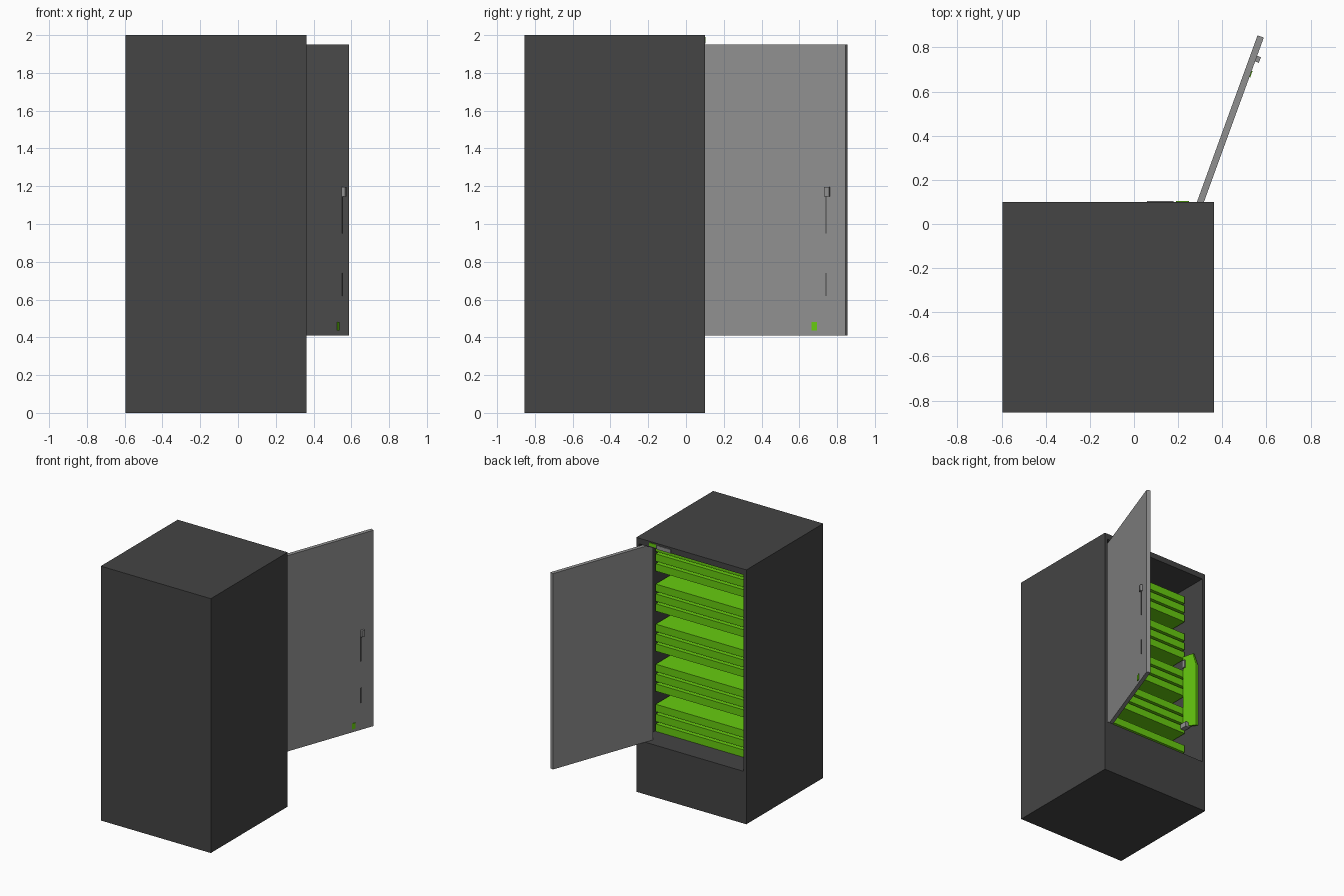
import bpy, bmesh, math
from mathutils import Matrix, Vector

if "Cube" in bpy.data.objects:
    bpy.data.objects.remove(bpy.data.objects["Cube"])


def material(name, rgb):
    m = bpy.data.materials.new(name)
    m.diffuse_color = (*rgb, 1)
    m.use_nodes = True
    m.node_tree.nodes["Principled BSDF"].inputs["Base Color"].default_value = m.diffuse_color
    return m


DARK = material("dark_grey", (0.058, 0.058, 0.058))
GREY = material("door_grey", (0.28, 0.28, 0.28))
GREEN = material("bright_green", (0.135, 0.60, 0.005))


def finish(name, bm, mat, matrix=Matrix()):
    bmesh.ops.recalc_face_normals(bm, faces=bm.faces)
    me = bpy.data.meshes.new(name)
    bm.to_mesh(me)
    bm.free()
    me.materials.append(mat)
    ob = bpy.data.objects.new(name, me)
    ob.matrix_world = matrix
    bpy.context.collection.objects.link(ob)
    return ob


def box_bm(lo, hi):
    bm = bmesh.new()
    bmesh.ops.create_cube(bm, size=1)
    lo, hi = Vector(lo), Vector(hi)
    for v in bm.verts:
        v.co = Vector([lo[i] + (v.co[i] + 0.5) * (hi[i] - lo[i]) for i in range(3)])
    return bm


def box(name, lo, hi, mat, matrix=Matrix()):
    return finish(name, box_bm(lo, hi), mat, matrix)


def plate(name, yz, x0, x1, mat):
    """Flat outline in the y-z plane, extruded along x."""
    bm = bmesh.new()
    face = bm.faces.new([bm.verts.new((x0, y, z)) for y, z in yz])
    ext = bmesh.ops.extrude_face_region(bm, geom=[face])
    for g in ext["geom"]:
        if isinstance(g, bmesh.types.BMVert):
            g.co.x = x1
    return finish(name, bm, mat)


# Cabinet body: block with a deep recess opening towards +y
bm = box_bm((-0.595, -0.855, 0), (0.362, 0.10, 2))
opening = max(bm.faces, key=lambda f: f.calc_center_median().y)
bmesh.ops.inset_region(bm, faces=[opening], thickness=0.035)
for v in opening.verts:
    v.co.z = 0.41 if v.co.z < 1 else 1.955
ext = bmesh.ops.extrude_face_region(bm, geom=[opening])
for g in ext["geom"]:
    if isinstance(g, bmesh.types.BMVert):
        g.co.y = -0.82
bm.faces.remove(opening)
finish("cabinet_body", bm, DARK)

# Five stacks of three shelf slats, set back from the opening
for k in range(5):
    for j in range(3):
        z = 0.412 + 0.315 * k + 0.0775 * j
        box(f"shelf_{k}_{j}", (-0.56, -0.819, z), (0.327, -0.09, z + 0.058), GREEN)

# Plate on the side wall, with grey fittings at both ends
plate("wall_plate", [(-0.09, 0.78), (0.06, 0.73), (0.06, 1.24), (0.02, 1.35), (-0.09, 1.37)],
      -0.561, -0.545, GREEN)
box("upper_fitting", (-0.56, -0.09, 1.27), (-0.535, -0.06, 1.33), GREY)
box("lower_fitting", (-0.56, -0.09, 0.75), (-0.52, -0.03, 0.79), GREY)

# Small tabs on the top frame near the hinge
box("green_top_tab", (0.19, 0.09, 1.965), (0.25, 0.104, 1.99), GREEN)
box("grey_top_tab", (0.06, 0.09, 1.955), (0.18, 0.104, 1.985), GREY)

# Open door, swung out about 110 degrees; its outer face is local -y
swing = Matrix.Translation((0.2624, 0.0375, 0)) @ Matrix.Rotation(math.radians(70), 4, "Z")
box("door", (0, -0.03, 0.41), (0.87, 0, 1.95), GREY, swing)
box("door_handle", (0.755, -0.048, 1.145), (0.782, -0.029, 1.195), GREY, swing)
box("handle_strip", (0.757, -0.033, 0.95), (0.763, -0.029, 1.145), DARK, swing)
box("lower_strip", (0.757, -0.033, 0.62), (0.763, -0.029, 0.74), DARK, swing)
box("door_mark", (0.68, -0.034, 0.435), (0.71, -0.029, 0.48), GREEN, swing)
